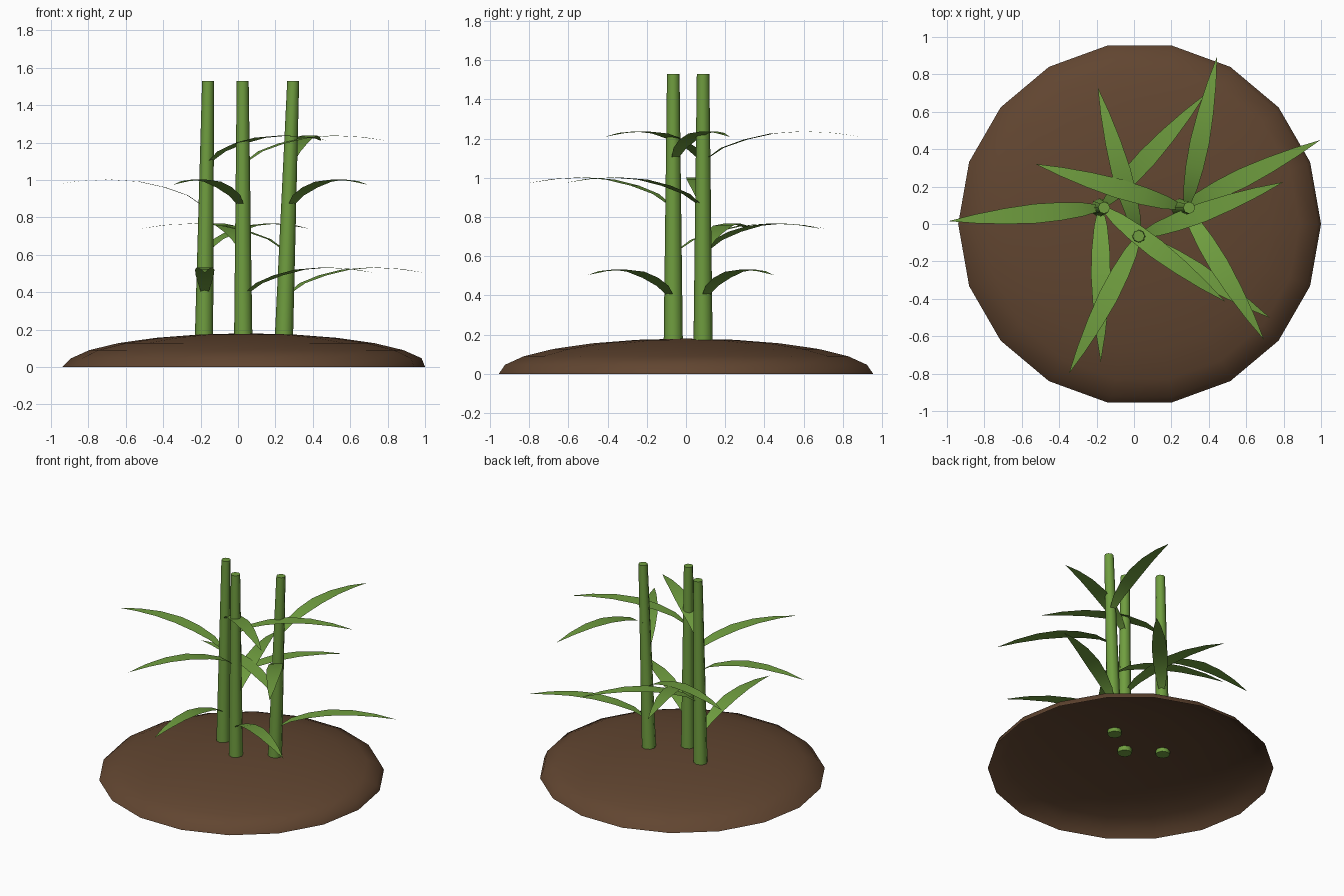
import bpy
import bmesh
import math
from mathutils import Vector

cube = bpy.data.objects.get("Cube")
if cube:
    bpy.data.objects.remove(cube, do_unlink=True)


def make_material(name, rgb):
    mat = bpy.data.materials.new(name)
    mat.use_nodes = True
    color = (*rgb, 1.0)
    mat.diffuse_color = color
    mat.node_tree.nodes["Principled BSDF"].inputs["Base Color"].default_value = color
    return mat


GREEN = make_material("bamboo green", (0.16, 0.34, 0.05))
BROWN = make_material("soil brown", (0.12, 0.06, 0.03))


def finish(bm, name, mat, angle=60):
    mesh = bpy.data.meshes.new(name)
    bm.to_mesh(mesh)
    bm.free()
    mesh.materials.append(mat)
    obj = bpy.data.objects.new(name, mesh)
    bpy.context.collection.objects.link(obj)
    bpy.ops.object.select_all(action="DESELECT")
    obj.select_set(True)
    bpy.context.view_layer.objects.active = obj
    bpy.ops.object.shade_smooth_by_angle(angle=math.radians(angle))
    return obj


def ring(bm, center, radius, sides):
    steps = [math.tau * i / sides for i in range(sides)]
    return [bm.verts.new(center + Vector((radius * math.cos(a), radius * math.sin(a), 0)))
            for a in steps]


def bridge(bm, lower, upper):
    n = len(lower)
    for i in range(n):
        j = (i + 1) % n
        bm.faces.new((lower[i], lower[j], upper[j], upper[i]))


# Soil mound: a flattened half sphere, open underneath
def build_mound(radius=0.97, height=0.18, sides=18, rings=6):
    bm = bmesh.new()
    previous = None
    for k in range(rings):
        a = math.pi / 2 * k / rings
        shift = 0.03 if k == 0 else 0.045
        center = Vector((shift, 0, height * math.sin(a)))
        current = ring(bm, center, radius * math.cos(a), sides)
        if previous:
            bridge(bm, previous, current)
        previous = current
    top = bm.verts.new((0.04, 0, height))
    for i in range(sides):
        bm.faces.new((previous[i], previous[(i + 1) % sides], top))
    finish(bm, "soil_mound", BROWN, 80)


# Stem: a leaning, tapered cylinder with capped ends
def build_stem(name, base, tip, sides=8):
    bm = bmesh.new()
    lower = ring(bm, base, 0.049, sides)
    upper = ring(bm, tip, 0.032, sides)
    bridge(bm, lower, upper)
    bm.faces.new(lower[::-1])
    bm.faces.new(upper)
    finish(bm, name, GREEN)


# Leaf: a thin arched blade; stations are (distance, rise, half width)
BLADE = [(0.03, 0.0, 0.02), (0.10, 0.048, 0.036), (0.22, 0.09, 0.048),
         (0.36, 0.121, 0.052), (0.52, 0.132, 0.042), (0.68, 0.124, 0.024),
         (0.825, 0.104, 0.0)]


def build_leaf(name, root, azimuth):
    out = Vector((math.cos(azimuth), math.sin(azimuth), 0))
    side = Vector((-out.y, out.x, 0))
    bm = bmesh.new()
    previous = None
    for distance, rise, half in BLADE:
        mid = root + out * distance + Vector((0, 0, rise))
        if half == 0:
            bm.faces.new((previous[0], bm.verts.new(mid), previous[1]))
            break
        pair = [bm.verts.new(mid - side * half), bm.verts.new(mid + side * half)]
        if previous:
            bm.faces.new((previous[0], pair[0], pair[1], previous[1]))
        previous = pair
    finish(bm, name, GREEN)


build_mound()

# Each stem: name, base x, top x, y, direction of its lowest leaf in degrees
STEMS = [("right", -0.182, -0.16, 0.087, 270),
         ("middle", 0.028, 0.025, -0.065, 328),
         ("left", 0.245, 0.295, 0.087, 26)]
BOTTOM, TOP = 0.145, 1.53

for label, x0, x1, y, start in STEMS:
    base, tip = Vector((x0, y, BOTTOM)), Vector((x1, y, TOP))
    build_stem(label + "_stem", base, tip)
    # Leaves spiral upwards by the golden angle
    for level in range(4):
        z = 0.40 + 0.235 * level
        root = base.lerp(tip, (z - BOTTOM) / (TOP - BOTTOM))
        build_leaf(f"{label}_leaf_{level + 1}", root,
                   math.radians(start + 137.5 * level))
